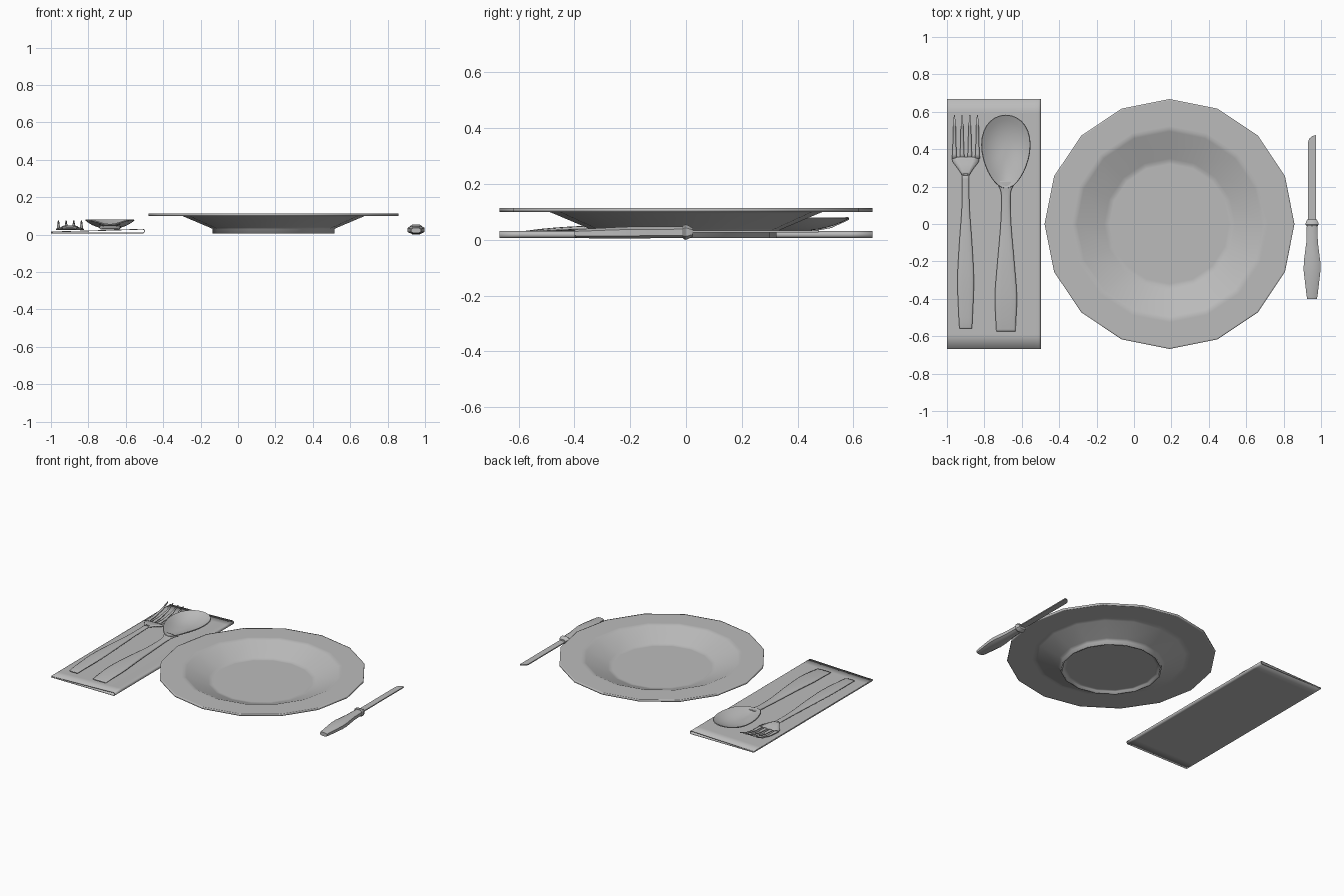
import bpy
from math import sin, cos, pi, radians, copysign

if "Cube" in bpy.data.objects:
    bpy.data.objects.remove(bpy.data.objects["Cube"], do_unlink=True)

grey = bpy.data.materials.new("plain_grey")
grey.use_nodes = True
grey.diffuse_color = (0.5, 0.5, 0.5, 1)
grey.node_tree.nodes["Principled BSDF"].inputs["Base Color"].default_value = (0.5, 0.5, 0.5, 1)


def build(name, verts, faces, angle=40, thick=0):
    mesh = bpy.data.meshes.new(name)
    mesh.from_pydata(verts, [], faces)
    mesh.materials.append(grey)
    obj = bpy.data.objects.new(name, mesh)
    bpy.context.collection.objects.link(obj)
    bpy.ops.object.select_all(action='DESELECT')
    obj.select_set(True)
    bpy.context.view_layer.objects.active = obj
    bpy.ops.object.mode_set(mode='EDIT')
    bpy.ops.mesh.select_all(action='SELECT')
    bpy.ops.mesh.normals_make_consistent(inside=False)
    bpy.ops.object.mode_set(mode='OBJECT')
    if thick:
        mod = obj.modifiers.new("thickness", 'SOLIDIFY')
        mod.thickness = thick
        mod.offset = 0
        bpy.ops.object.modifier_apply(modifier=mod.name)
    bpy.ops.object.shade_smooth_by_angle(angle=radians(angle))
    return obj


def bridge(rings, n):
    """Quads between consecutive closed rings of n points."""
    return [(r * n + i, r * n + (i + 1) % n, (r + 1) * n + (i + 1) % n, (r + 1) * n + i)
            for r in range(rings - 1) for i in range(n)]


def loft(name, x, stations, n=8, power=1.0, angle=40):
    """Bar along y from stations of (y, half width, bottom z, top z)."""
    verts = []
    for y, w, low, high in stations:
        for i in range(n):
            a = 2 * pi * (i + 0.5) / n
            c, s = (copysign(abs(v) ** power, v) for v in (cos(a), sin(a)))
            k = cos(pi / n) ** power
            verts.append((x + w * c / k, y, (low + high) / 2 + (high - low) / 2 * s / k))
    m = len(stations)
    caps = [tuple(range(n)), tuple(range((m - 1) * n, m * n))]
    return build(name, verts, bridge(m, n) + caps, angle)


def smooth_path(points, steps=4):
    """Catmull-Rom resampling of station tuples."""
    p = [points[0]] + points + [points[-1]]
    out = []
    for i in range(1, len(p) - 2):
        for k in range(steps):
            t = k / steps
            out.append(tuple(
                b + 0.5 * t * (c - a + t * (2 * a - 5 * b + 4 * c - d + t * (3 * (b - c) + d - a)))
                for a, b, c, d in zip(p[i - 1], p[i], p[i + 1], p[i + 2])))
    return out + [points[-1]]


# Soup plate: a turned profile with sixteen sides and a hollow foot
profile = [(0.29, 0.022), (0.312, 0.022), (0.314, 0.006), (0.325, 0.006), (0.325, 0.03),
           (0.345, 0.039), (0.475, 0.094), (0.49, 0.1), (0.51, 0.1), (0.66, 0.1), (0.668, 0.1),
           (0.668, 0.113), (0.66, 0.113), (0.525, 0.113), (0.51, 0.113), (0.495, 0.107),
           (0.35, 0.048), (0.335, 0.042), (0.32, 0.042)]
SIDES = 16
ring_verts = [(0.19 + r * cos(2 * pi * i / SIDES), r * sin(2 * pi * i / SIDES), z)
              for r, z in profile for i in range(SIDES)]
last = (len(profile) - 1) * SIDES
build("plate", ring_verts, bridge(len(profile), SIDES)
      + [tuple(range(SIDES)), tuple(range(last, last + SIDES))], 95)

# Napkin: a thin sheet folded over along its inner side
fold = [(-1, 0.008), (-0.985, 0.008), (-0.75, 0.008), (-0.53, 0.008)]
fold += [(-0.511 + 0.011 * cos(a), 0.0185 + 0.0105 * sin(a))
         for a in (pi * k / 8 - pi / 2 for k in range(9))]
fold += [(-0.53, 0.028), (-0.75, 0.021), (-0.985, 0.0145), (-1, 0.014)]
rows = (-0.668, -0.59, 0.59, 0.668)
count = len(fold)
build("napkin", [(x, y, z) for y in rows for x, z in fold],
      [(r * count + i, r * count + i + 1, (r + 1) * count + i + 1, (r + 1) * count + i)
       for r in range(len(rows) - 1) for i in range(count - 1)], 180, 0.004)

# Spoon: egg shaped bowl and a flared handle that widens into it
N, RINGS = 32, 7
bowl = []
for r in range(1, RINGS + 1):
    s = r / RINGS
    for i in range(N):
        a = 2 * pi * i / N
        rim = 0.078 - 0.024 * max(0, -cos(a)) ** 4
        bowl.append((-0.685 + 0.128 * s * sin(a) * (1 + 0.2 * cos(a)), 0.387 + 0.196 * s * cos(a),
                     0.034 + (rim - 0.034) * s ** 2.4))
build("spoon_bowl", bowl, bridge(RINGS, N) + [tuple(range(N))], 60, 0.006)
loft("spoon_handle", -0.685, smooth_path([
    (-0.575, 0.051, 0.026, 0.032), (-0.5, 0.055, 0.03, 0.041), (-0.38, 0.059, 0.034, 0.049),
    (-0.2, 0.045, 0.034, 0.052), (0, 0.028, 0.031, 0.048), (0.15, 0.024, 0.036, 0.052),
    (0.2, 0.038, 0.046, 0.055), (0.23, 0.058, 0.051, 0.056)]), n=12, power=0.7, angle=100)

# Fork: flared handle, shoulder and four curved tines
loft("fork_handle", -0.9, smooth_path([
    (-0.56, 0.033, 0.026, 0.032), (-0.5, 0.037, 0.028, 0.039), (-0.3, 0.044, 0.032, 0.048),
    (-0.1, 0.034, 0.032, 0.048), (0.1, 0.02, 0.031, 0.045), (0.27, 0.019, 0.034, 0.047)]),
    n=12, power=0.7, angle=100)
loft("fork_shoulder", -0.9, smooth_path([
    (0.26, 0.019, 0.034, 0.047), (0.3, 0.045, 0.031, 0.043), (0.335, 0.071, 0.026, 0.035),
    (0.358, 0.071, 0.024, 0.031)], 2), power=0.7, angle=100)
for k in range(4):
    loft("fork_tine_%d" % (k + 1), -0.96 + 0.041 * k, [
        (0.35, 0.014, 0.024, 0.031), (0.375, 0.011, 0.024, 0.031), (0.43, 0.009, 0.026, 0.033),
        (0.52, 0.007, 0.042, 0.049), (0.583, 0.003, 0.071, 0.076)], n=4, angle=100)

# Table knife: faceted handle, collar and flat blade
loft("knife_handle", 0.952, [
    (-0.4, 0.026, 0.009, 0.035), (-0.385, 0.029, 0.006, 0.038), (-0.25, 0.045, 0.004, 0.045),
    (-0.2, 0.044, 0.004, 0.047), (-0.1, 0.031, 0.006, 0.047), (0, 0.028, 0.007, 0.047)],
    n=8, power=0.7)
loft("knife_collar", 0.952, [
    (-0.01, 0.03, 0.004, 0.051), (-0.003, 0.035, 0, 0.055), (0.006, 0.034, 0.002, 0.053),
    (0.025, 0.025, 0.012, 0.042)], n=8, power=0.7)
outline = [(0.93, 0), (0.973, 0), (0.973, 0.475), (0.953, 0.47), (0.936, 0.455), (0.93, 0.435)]
build("knife_blade", [(x, y, 0.029) for x, y in outline], [tuple(range(len(outline)))], 40, 0.007)
